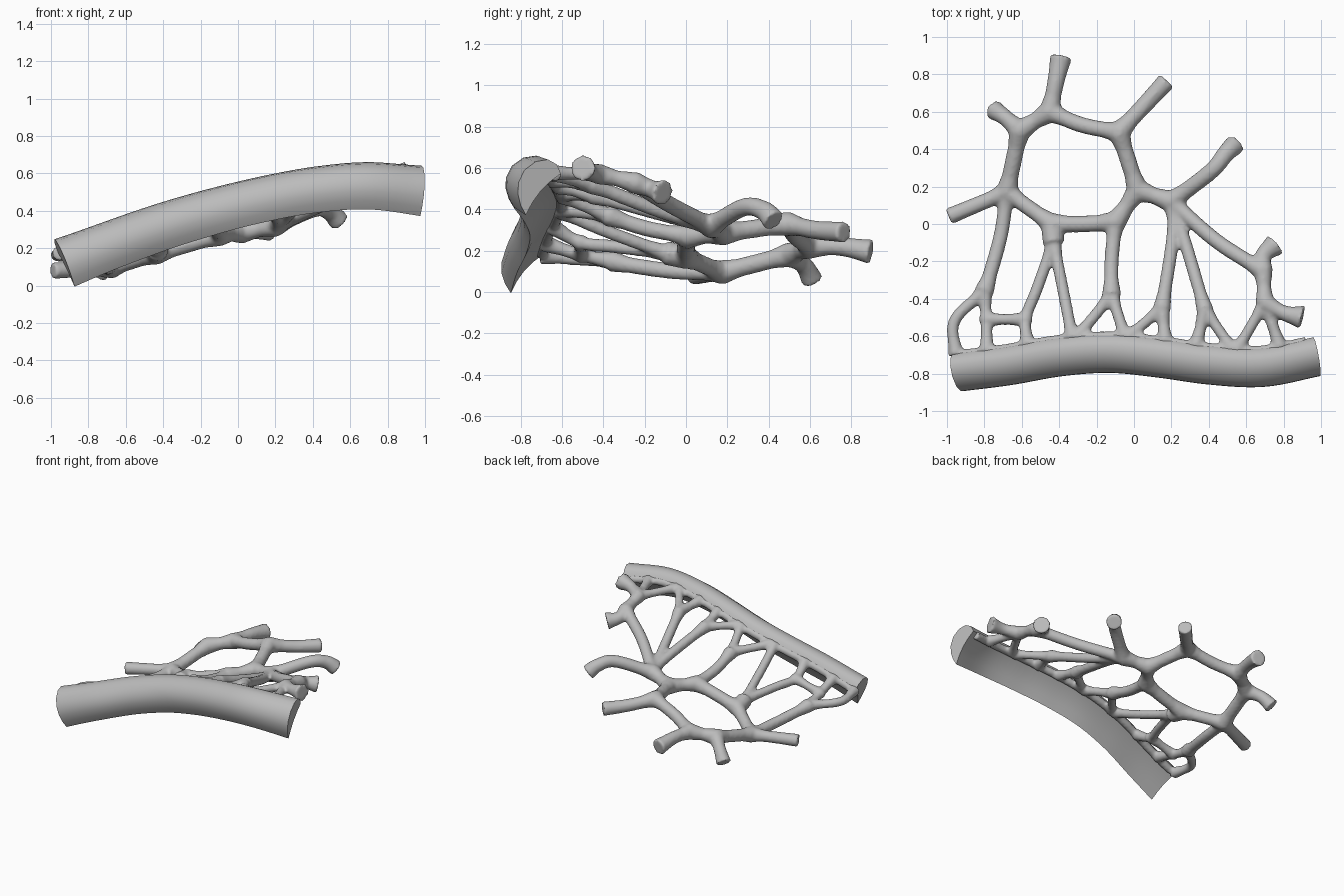
import bpy, bmesh
from mathutils import Vector, Matrix

cube = bpy.data.objects.get("Cube")
if cube:
    bpy.data.objects.remove(cube, do_unlink=True)

grey = bpy.data.materials.new("plain_grey")
grey.use_nodes = True
tone = (0.5, 0.5, 0.5, 1)
grey.diffuse_color = tone
grey.node_tree.nodes["Principled BSDF"].inputs["Base Color"].default_value = tone


def catmull(points, t):
    """Point on a smooth path, t from 0 to 1."""
    p = [Vector(q) for q in points]
    p = [2 * p[0] - p[1]] + p + [2 * p[-1] - p[-2]]
    spans = len(p) - 3
    i = min(int(t * spans), spans - 1)
    f = t * spans - i
    a, b, c, d = p[i:i + 4]
    return 0.5 * (2 * b + (c - a) * f + (2 * a - 5 * b + 4 * c - d) * f ** 2
                  + (3 * b - a - 3 * c + d) * f ** 3)


def finish(obj, angle):
    obj.data.materials.clear()
    obj.data.materials.append(grey)
    bpy.ops.object.select_all(action='DESELECT')
    obj.select_set(True)
    bpy.context.view_layer.objects.active = obj
    bpy.ops.object.shade_smooth_by_angle(angle=angle)


# Curved edge rim: a half-round, slightly hollow section swept along a rising path
RIM = [(-0.93, -0.79, 0.122), (-0.67, -0.757, 0.222), (-0.4, -0.71, 0.318),
       (-0.13, -0.691, 0.398), (0.14, -0.717, 0.464), (0.41, -0.754, 0.513),
       (0.69, -0.766, 0.535), (0.975, -0.71, 0.508)]
SECTION = [(0.105, 0.06), (0.085, 0.1), (0.04, 0.122), (-0.02, 0.113), (-0.075, 0.075),
           (-0.103, 0.02), (-0.105, -0.03), (-0.09, -0.08), (-0.064, -0.124),
           (-0.032, -0.068), (0.007, -0.018), (0.055, 0.025)]


def rim_point(t, u, v):
    step = 0.01
    along = (catmull(RIM, min(t + step, 1)) - catmull(RIM, max(t - step, 0))).normalized()
    side = Vector((0, 0, 1)).cross(along).normalized()
    taller = 1 + 0.1 * (2 * t - 1) ** 4
    return catmull(RIM, t) + side * u + along.cross(side) * v * taller


bm = bmesh.new()
rings = [[bm.verts.new(rim_point(k / 40, u, v)) for u, v in SECTION] for k in range(41)]
n = len(SECTION)
for a, b in zip(rings, rings[1:]):
    for j in range(n):
        bm.faces.new((a[j], a[(j + 1) % n], b[(j + 1) % n], b[j]))
bm.faces.new(rings[0])
bm.faces.new(rings[-1])
bmesh.ops.recalc_face_normals(bm, faces=bm.faces)
mesh = bpy.data.meshes.new("edge_rim")
bm.to_mesh(mesh)
bm.free()
rim = bpy.data.objects.new("edge_rim", mesh)
bpy.context.collection.objects.link(rim)
finish(rim, 0.7)

# Junctions of the branching lattice
NODES = {
    "west": (-0.68, 0.17, 0.095), "northwest": (-0.61, 0.5, 0.18),
    "north": (-0.45, 0.6, 0.22), "northeast": (-0.08, 0.49, 0.33),
    "east": (0.02, 0.18, 0.285), "southeast": (-0.1, 0.01, 0.27),
    "southwest": (-0.44, 0, 0.17), "hub": (0.2, 0.12, 0.32),
    "fork_a": (-0.8, -0.36, 0.15), "tie_a": (-0.79, -0.51, 0.18),
    "tie_b": (-0.58, -0.51, 0.24), "fork_b": (-0.43, -0.1, 0.19),
    "fork_c": (-0.12, -0.38, 0.37), "fork_d": (0.15, -0.45, 0.47),
    "fork_e": (0.38, -0.46, 0.52), "arm": (0.69, -0.25, 0.53),
    "fork_f": (0.7, -0.42, 0.57),
}


def rail(t):
    """Line along the back edge of the rim where the branches join."""
    return rim_point(t, 0.088, 0.048)


def foot(x):
    return min((rail(k / 200) for k in range(201)), key=lambda spot: abs(spot.x - x))


# Struts as (stops, radius); a lone number is a foot on the rim
STRUTS = [
    (["west", "northwest"], 0.045), (["northwest", "north"], 0.045),
    (["north", (-0.28, 0.53, 0.27), "northeast"], 0.043),
    (["northeast", "east"], 0.045), (["east", "southeast"], 0.045),
    (["southeast", (-0.27, 0, 0.22), "southwest"], 0.045),
    (["southwest", "west"], 0.043), (["east", "hub"], 0.045),
    (["west", (-0.71, -0.05, 0.1), (-0.77, -0.27, 0.13), "fork_a"], 0.039),
    (["fork_a", (-0.96, -0.52, 0.16), -0.95], 0.032),
    (["fork_a", "tie_a", -0.79], 0.032), (["tie_a", "tie_b"], 0.03),
    (["southwest", "fork_b"], 0.045),
    (["fork_b", (-0.52, -0.35, 0.22), "tie_b", -0.57], 0.032),
    (["fork_b", (-0.37, -0.4, 0.3), -0.33], 0.032),
    (["southeast", (-0.12, -0.2, 0.31), "fork_c"], 0.039),
    (["fork_c", -0.31], 0.031), (["fork_c", -0.05], 0.031),
    (["hub", (0.21, -0.05, 0.36), "fork_d"], 0.036),
    (["fork_d", -0.04], 0.03), (["fork_d", 0.17], 0.032),
    (["hub", (0.28, -0.12, 0.39), "fork_e"], 0.035),
    (["fork_e", 0.33], 0.032), (["fork_e", 0.53], 0.03),
    (["hub", (0.44, -0.09, 0.43), "arm"], 0.041),
    (["arm", "fork_f"], 0.038), (["fork_f", 0.55], 0.03), (["fork_f", 0.78], 0.032),
]
# Cut stubs as (stops, radius, end radius)
STUBS = [
    (["west", (-0.99, 0.04, 0.08)], 0.042, 0.046),
    (["northwest", (-0.69, 0.57, 0.13), (-0.75, 0.61, 0.06)], 0.043, 0.055),
    (["north", (-0.42, 0.75, 0.22), (-0.39, 0.895, 0.195)], 0.044, 0.061),
    (["northeast", (0.05, 0.63, 0.3), (0.175, 0.765, 0.29)], 0.045, 0.052),
    (["hub", (0.41, 0.28, 0.41), (0.49, 0.375, 0.395), (0.54, 0.425, 0.345)], 0.044, 0.058),
    (["arm", (0.69, -0.17, 0.5), (0.755, -0.11, 0.48)], 0.04, 0.066),
    (["fork_f", (0.8, -0.475, 0.59), (0.9, -0.5, 0.6)], 0.038, 0.066),
]


def locate(stop):
    if isinstance(stop, str):
        return Vector(NODES[stop])
    return foot(stop) if isinstance(stop, float) else Vector(stop)


curve = bpy.data.curves.new("lattice_paths", 'CURVE')
curve.dimensions = '3D'
curve.bevel_depth = 1
curve.bevel_resolution = 4
curve.use_fill_caps = True
SAMPLES = 24


def add_spline(path, radii):
    spline = curve.splines.new('POLY')
    spline.points.add(len(path) - 1)
    for dot, pos, radius in zip(spline.points, path, radii):
        dot.co = (*pos, 1)
        dot.radius = radius


def add_tube(stops, radius, tip=None):
    """Tube that flares towards its joints and opens out at a cut tip."""
    points = [locate(s) for s in stops]
    path = [catmull(points, k / SAMPLES) for k in range(SAMPLES + 1)]
    radii = []
    for k, pos in enumerate(path):
        size = radius * (1 + 0.35 * max(0, 1 - (pos - path[0]).length / 0.09))
        if tip is None:
            size += radius * 0.35 * max(0, 1 - (pos - path[-1]).length / 0.09)
        else:
            size += (tip - radius) * (k / SAMPLES) ** 3
        radii.append(size)
    add_spline(path, radii)


for strut in STRUTS + STUBS:
    add_tube(*strut)
# Thin rail that webs the feet together along the rim
add_spline([rail(0.02 + 0.96 * k / 60) for k in range(61)], [0.03] * 61)

paths = bpy.data.objects.new("lattice_paths", curve)
bpy.context.collection.objects.link(paths)
graph = bpy.context.evaluated_depsgraph_get()
mesh = bpy.data.meshes.new_from_object(paths.evaluated_get(graph))
bpy.data.objects.remove(paths, do_unlink=True)

# Weld caps, add joint knobs, then fuse everything into one soft web
bm = bmesh.new()
bm.from_mesh(mesh)
bmesh.ops.remove_doubles(bm, verts=bm.verts, dist=0.0001)
for spot in NODES.values():
    bmesh.ops.create_icosphere(bm, subdivisions=2, radius=0.04,
                               matrix=Matrix.Translation(spot))
bm.to_mesh(mesh)
bm.free()
lattice = bpy.data.objects.new("branching_lattice", mesh)
bpy.context.collection.objects.link(lattice)
fuse = lattice.modifiers.new("fuse", 'REMESH')
fuse.mode = 'VOXEL'
fuse.voxel_size = 0.011
fuse.use_smooth_shade = True
soften = lattice.modifiers.new("soften", 'SMOOTH')
soften.factor = 0.5
soften.iterations = 5
finish(lattice, 0.9)
